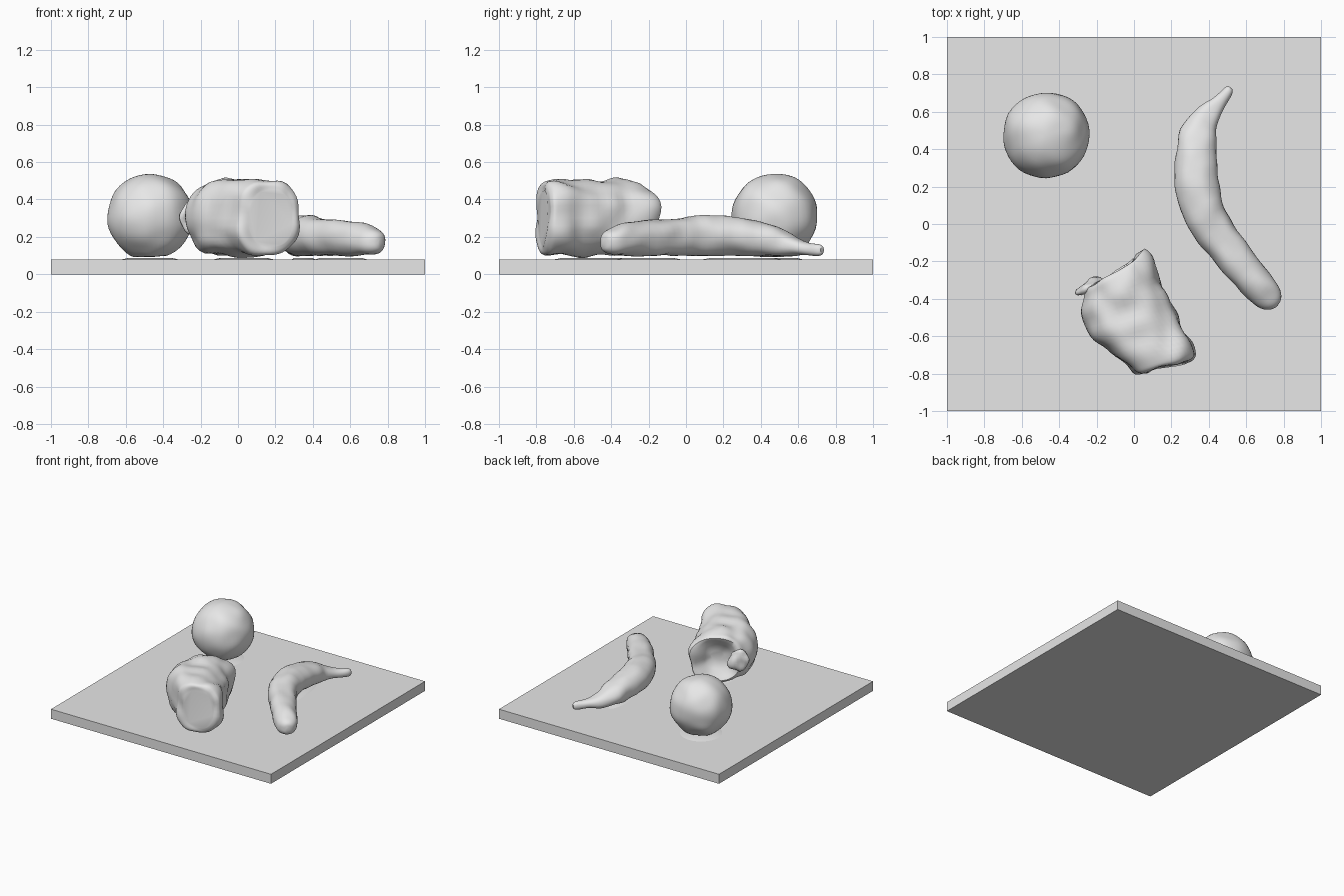
import bpy, bmesh, math
from mathutils import Vector, noise

cube = bpy.data.objects.get("Cube")
if cube:
    bpy.data.objects.remove(cube, do_unlink=True)

GREY = (0.8, 0.8, 0.8, 1.0)
mat = bpy.data.materials.new("plain grey")
mat.diffuse_color = GREY
mat.use_nodes = True
mat.node_tree.nodes["Principled BSDF"].inputs["Base Color"].default_value = GREY


def finish(bm, name, lumps=0.0, freq=9.0, angle=40):
    """Roughen the surface along its normals, then make a smooth-shaded object."""
    bmesh.ops.recalc_face_normals(bm, faces=bm.faces)
    bm.normal_update()
    for v, n in [(v, v.normal.copy()) for v in bm.verts]:
        v.co += n * lumps * noise.noise(v.co * freq)
    mesh = bpy.data.meshes.new(name)
    bm.to_mesh(mesh)
    bm.free()
    mesh.materials.append(mat)
    obj = bpy.data.objects.new(name, mesh)
    bpy.context.collection.objects.link(obj)
    bpy.ops.object.select_all(action='DESELECT')
    obj.select_set(True)
    bpy.context.view_layer.objects.active = obj
    bpy.ops.object.shade_smooth_by_angle(angle=math.radians(angle))
    return obj


def refine(stations, steps):
    """Catmull-Rom interpolation between the given stations."""
    pts = [Vector(s) for s in stations]
    out = []
    for i in range(len(pts) - 1):
        a, b, c = pts[max(i - 1, 0)], pts[i], pts[i + 1]
        d = pts[min(i + 2, len(pts) - 1)]
        for k in range(steps):
            t = k / steps
            out.append(0.5 * (2 * b + (c - a) * t + (2 * a - 5 * b + 4 * c - d) * t * t
                              + (3 * b - a - 3 * c + d) * t ** 3))
    return out + [pts[-1]]


def loft(stations, power, sides=40):
    """Skin rings; each station is left x, left y, right x, right y, bottom z, top z."""
    bm = bmesh.new()
    rings = []
    for lx, ly, rx, ry, z0, z1 in stations:
        ring = []
        for k in range(sides):
            a = 2 * math.pi * k / sides
            c, s = math.cos(a), math.sin(a)
            u = 0.5 + 0.5 * math.copysign(abs(c) ** (2 / power), c)
            w = 0.5 + 0.5 * math.copysign(abs(s) ** (2 / power), s)
            ring.append(bm.verts.new((lx + (rx - lx) * u, ly + (ry - ly) * u, z0 + (z1 - z0) * w)))
        rings.append(ring)
    for r, q in zip(rings, rings[1:]):
        for k in range(sides):
            j = (k + 1) % sides
            bm.faces.new((r[k], r[j], q[j], q[k]))
    bm.faces.new(rings[0])
    bm.faces.new(rings[-1])
    return bm


# Square base slab
bm = bmesh.new()
bmesh.ops.create_cube(bm, size=1)
for v in bm.verts:
    v.co = (v.co.x * 2, v.co.y * 2, (v.co.z + 0.5) * 0.078)
finish(bm, "base_slab")

# Low swellings of the slab beneath each item: x, y, half length, half width, turn
pads = {"ball_pad": (-0.47, 0.475, 0.17, 0.17, 0), "loaf_pad": (0.03, -0.5, 0.25, 0.16, -63),
        "fruit_upper_pad": (0.35, 0.3, 0.24, 0.07, 94), "fruit_lower_pad": (0.55, -0.2, 0.24, 0.07, -52)}
for name, (x, y, a, b, turn) in pads.items():
    bm = bmesh.new()
    bmesh.ops.create_cone(bm, cap_ends=True, segments=32, radius1=1, radius2=0.7, depth=1)
    for v in bm.verts:
        v.co = (v.co.x * a, v.co.y * b, v.co.z * 0.012)
    pad = finish(bm, name)
    pad.location = (x, y, 0.081)
    pad.rotation_euler.z = math.radians(turn)

# Round fruit with a flattened underside
bm = bmesh.new()
bmesh.ops.create_uvsphere(bm, u_segments=48, v_segments=32, radius=0.231)
for v in bm.verts:
    v.co += Vector((-0.47, 0.475, 0.31))
    v.co.z = max(v.co.z, 0.098)
finish(bm, "ball", lumps=0.012, freq=8)

# Curved fruit: centre x, centre y, half width, bottom z, top z
spine = [(0.515, 0.725, 0.012, 0.115, 0.145), (0.505, 0.71, 0.022, 0.105, 0.155),
         (0.455, 0.655, 0.035, 0.105, 0.165), (0.39, 0.575, 0.07, 0.10, 0.205),
         (0.345, 0.48, 0.098, 0.10, 0.255), (0.33, 0.36, 0.107, 0.10, 0.29),
         (0.335, 0.22, 0.117, 0.10, 0.31), (0.37, 0.08, 0.112, 0.10, 0.315),
         (0.43, -0.04, 0.105, 0.10, 0.303), (0.515, -0.15, 0.10, 0.10, 0.293),
         (0.61, -0.27, 0.094, 0.10, 0.282), (0.69, -0.36, 0.087, 0.103, 0.26),
         (0.735, -0.405, 0.07, 0.112, 0.235), (0.757, -0.43, 0.043, 0.13, 0.21),
         (0.764, -0.437, 0.015, 0.155, 0.18)]
stations = []
for i, (x, y, r, z0, z1) in enumerate(spine):
    p, q = spine[max(i - 1, 0)], spine[min(i + 1, len(spine) - 1)]
    side = Vector((p[1] - q[1], q[0] - p[0])).normalized() * r
    stations.append((x - side.x, y - side.y, x + side.x, y + side.y, z0, z1))
finish(loft(refine(stations, 4), 2.2, 32), "curved_fruit", lumps=0.010, freq=11)

# Thick loaf: rounded front, bulging left flank, hollowed back end
body = [(0.06, -0.79, 0.29, -0.735, 0.15, 0.45), (0.01, -0.795, 0.32, -0.72, 0.115, 0.485),
        (-0.03, -0.765, 0.33, -0.68, 0.10, 0.50), (-0.15, -0.67, 0.27, -0.56, 0.10, 0.503),
        (-0.24, -0.58, 0.21, -0.44, 0.10, 0.503), (-0.275, -0.47, 0.145, -0.30, 0.10, 0.503),
        (-0.265, -0.38, 0.085, -0.18, 0.105, 0.495), (-0.25, -0.35, 0.06, -0.145, 0.125, 0.475)]
hollow = [(-0.22, -0.345, 0.03, -0.165, 0.155, 0.445), (-0.16, -0.36, 0.01, -0.25, 0.20, 0.40),
          (-0.10, -0.35, -0.02, -0.29, 0.26, 0.34)]
finish(loft(refine(body, 5) + [Vector(h) for h in hollow], 2.5, 48),
       "loaf", lumps=0.026, freq=8, angle=50)

# Torn flap at the loaf's back corner
bm = bmesh.new()
bmesh.ops.create_uvsphere(bm, u_segments=20, v_segments=14, radius=1)
for v in bm.verts:
    v.co = (v.co.x * 0.08, v.co.y * 0.03, v.co.z * 0.085)
flap = finish(bm, "loaf_flap", lumps=0.03, freq=14)
flap.location = (-0.24, -0.335, 0.30)
flap.rotation_euler.z = math.radians(30)
